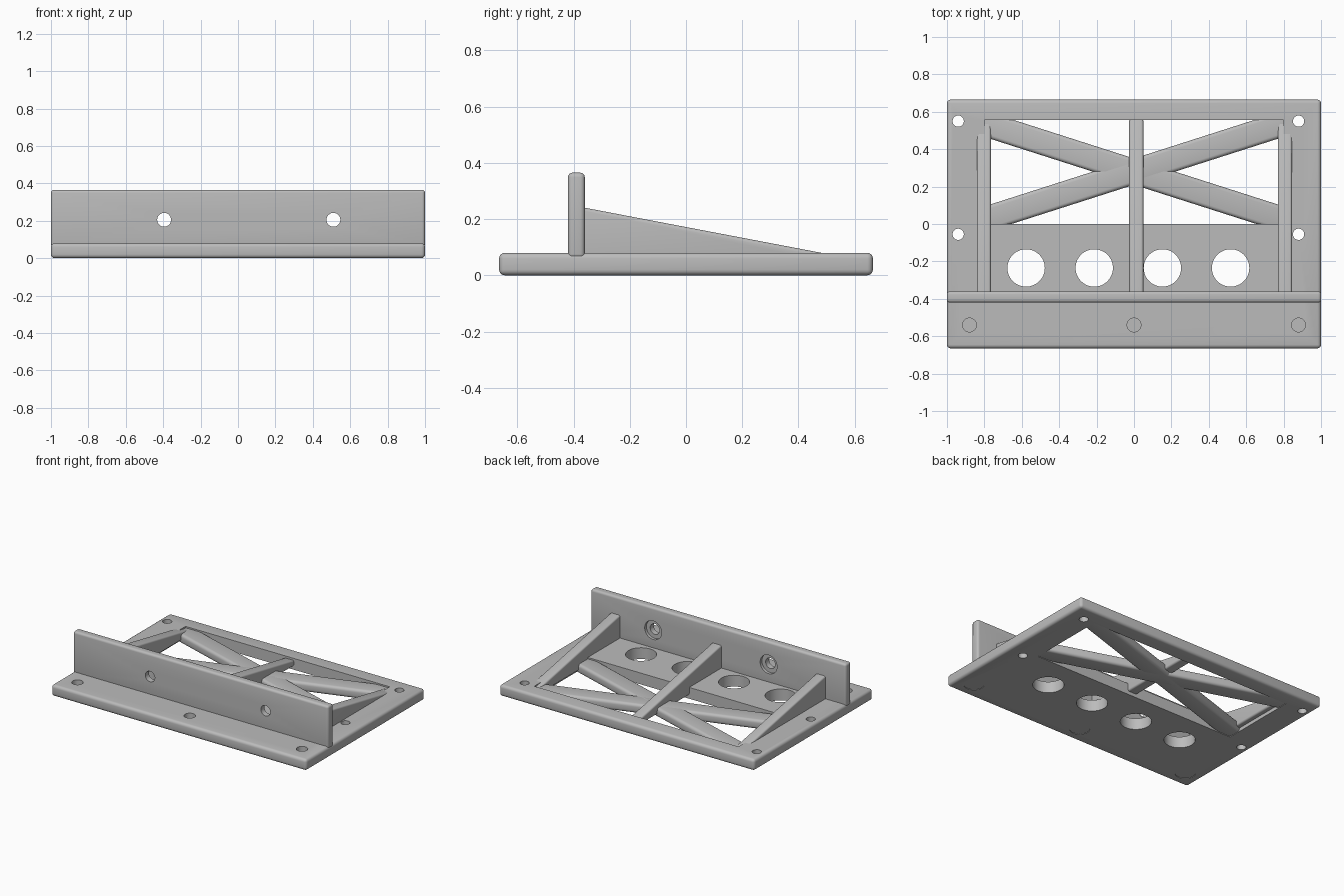
import bpy, bmesh, math
from mathutils import Matrix

if "Cube" in bpy.data.objects:
    bpy.data.objects.remove(bpy.data.objects["Cube"])

grey = bpy.data.materials.new("plain grey")
grey.use_nodes = True
grey.diffuse_color = (0.5, 0.5, 0.5, 1)
grey.node_tree.nodes["Principled BSDF"].inputs["Base Color"].default_value = (0.5, 0.5, 0.5, 1)


def add_object(name, bm, bevel=0.0):
    """Turn a bmesh into an object, rounding its edges on the way."""
    if bevel:
        bmesh.ops.bevel(bm, geom=bm.edges[:], offset=bevel, segments=4,
                        profile=0.5, affect='EDGES', clamp_overlap=True)
    bmesh.ops.recalc_face_normals(bm, faces=bm.faces[:])
    mesh = bpy.data.meshes.new(name)
    bm.to_mesh(mesh)
    bm.free()
    mesh.materials.append(grey)
    obj = bpy.data.objects.new(name, mesh)
    bpy.context.collection.objects.link(obj)
    return obj


def box(name, low, high, bevel=0.0):
    bm = bmesh.new()
    size = [h - l for l, h in zip(low, high)]
    mid = [(h + l) / 2 for l, h in zip(low, high)]
    bmesh.ops.create_cube(bm, size=1, matrix=Matrix.Translation(mid) @ Matrix.Diagonal((*size, 1)))
    return add_object(name, bm, bevel)


def drill(centre, radius, depth, axis='Z'):
    """Cylinder used as a cutter, centred on the given point."""
    bm = bmesh.new()
    turn = Matrix.Rotation(math.pi / 2, 4, 'X') if axis == 'Y' else Matrix.Identity(4)
    bmesh.ops.create_cone(bm, cap_ends=True, segments=48, radius1=radius, radius2=radius,
                          depth=depth, matrix=Matrix.Translation(centre) @ turn)
    return add_object("cutter", bm)


def cut(obj, cutters):
    """Subtract every cutter, then remove the cutters."""
    for c in cutters:
        c.hide_render = True
        mod = obj.modifiers.new("cut", 'BOOLEAN')
        mod.operation, mod.solver, mod.object = 'DIFFERENCE', 'EXACT', c
    graph = bpy.context.evaluated_depsgraph_get()
    mesh = bpy.data.meshes.new_from_object(obj.evaluated_get(graph))
    obj.modifiers.clear()
    obj.data = mesh
    for c in cutters:
        bpy.data.objects.remove(c)


# Base plate with a window, lightening holes and screw holes
T = 0.08
base = box("base_plate", (-1, -0.665, 0), (1, 0.665, T), 0.02)
cutters = [box("cutter", (-0.8, 0, -0.1), (0.8, 0.555, 0.2))]
cutters += [drill((-0.577 + 0.3645 * i, -0.235, 0), 0.1, 0.5) for i in range(4)]
cutters += [drill((x, y, 0), 0.03, 0.5) for x in (-0.94, 0.88) for y in (-0.055, 0.55)]
for x in (-0.88, 0, 0.88):
    cutters.append(drill((x, -0.54, T), 0.037, 0.1))     # blind hole from the top
    cutters.append(drill((x, -0.54, 0), 0.065, 0.006))   # shallow recess underneath
cut(base, cutters)

# Upright wall with counterbored holes
wall = box("upright_wall", (-1, -0.42, 0.06), (1, -0.36, 0.365), 0.016)
cutters = []
for x in (-0.395, 0.51):
    cutters.append(drill((x, -0.4, 0.205), 0.037, 0.3, 'Y'))
    cutters.append(drill((x, -0.36, 0.205), 0.066, 0.04, 'Y'))
cut(wall, cutters)

# Sloping ribs behind the wall
for name, x in (("right_rib", -0.803), ("centre_rib", 0.012), ("left_rib", 0.807)):
    bm = bmesh.new()
    profile = [(-0.39, 0.246), (0.565, 0.064), (0.565, 0.025), (-0.39, 0.025)]
    face = bm.faces.new([bm.verts.new((x - 0.0375, y, z)) for y, z in profile])
    grown = bmesh.ops.extrude_face_region(bm, geom=[face])["geom"]
    bmesh.ops.translate(bm, vec=(0.075, 0, 0),
                        verts=[v for v in grown if isinstance(v, bmesh.types.BMVert)])
    add_object(name, bm, 0.012)

# Crossed braces in the window
for name, side in (("rising_brace", 1), ("falling_brace", -1)):
    brace = box(name, (-0.86, -0.067, 0.004), (0.86, 0.067, 0.07), 0.02)
    brace.location = (0, 0.28, 0)
    brace.rotation_euler.z = side * math.atan(0.32)

# Smooth rounded edges, flat faces
for obj in bpy.context.collection.objects:
    if obj.type == 'MESH' and obj.data.materials and obj.data.materials[0] == grey:
        bpy.ops.object.select_all(action='DESELECT')
        obj.select_set(True)
        bpy.context.view_layer.objects.active = obj
        bpy.ops.object.shade_smooth_by_angle(angle=math.radians(35))
